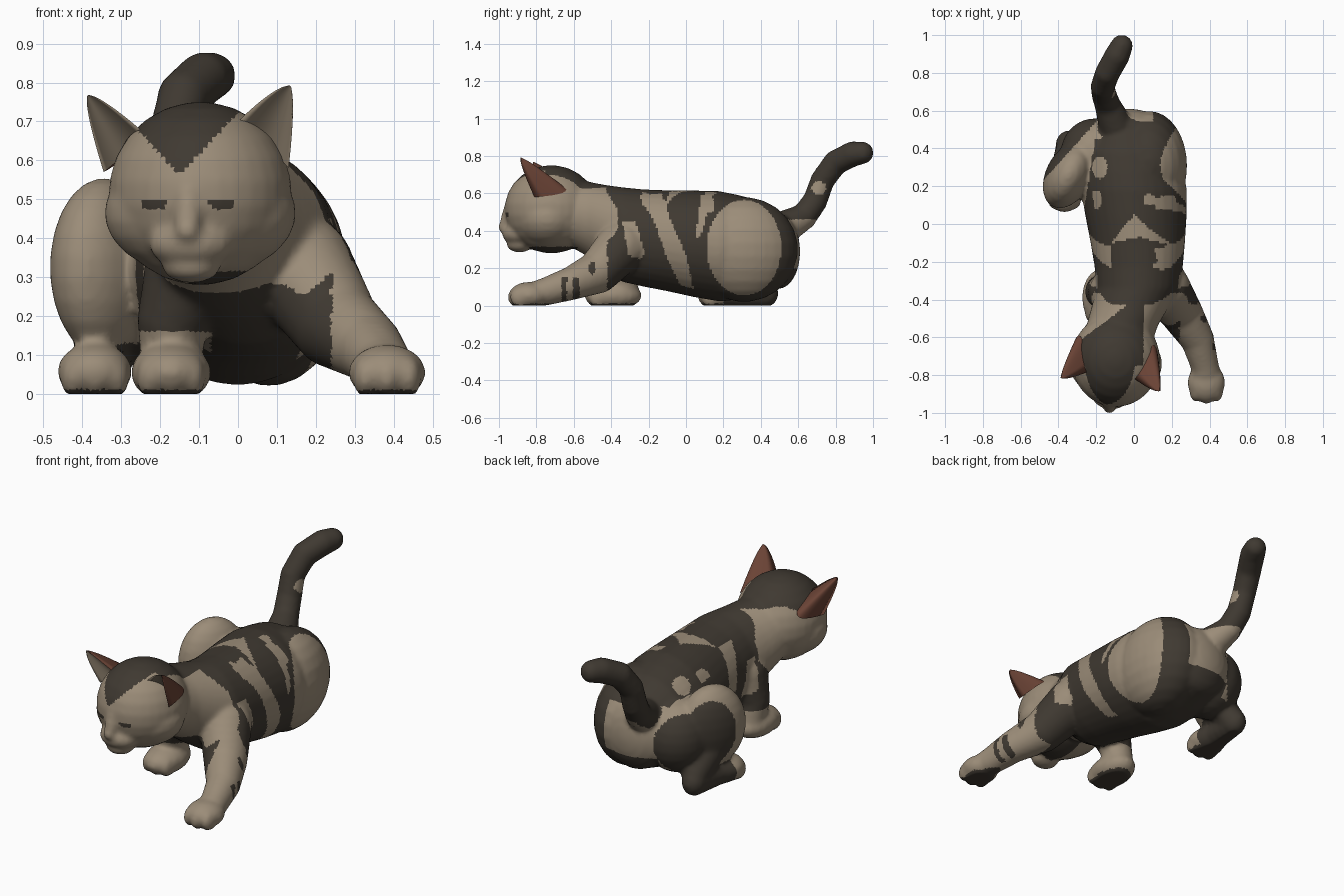
import bpy, bmesh, math
from mathutils import Vector, Matrix

if "Cube" in bpy.data.objects:
    bpy.data.objects.remove(bpy.data.objects["Cube"])


def material(name, rgb):
    m = bpy.data.materials.new(name)
    m.diffuse_color = (*rgb, 1)
    m.use_nodes = True
    m.node_tree.nodes["Principled BSDF"].inputs["Base Color"].default_value = m.diffuse_color
    return m


MATS = [material("light fur", (0.33, 0.265, 0.19)),
        material("dark fur", (0.050, 0.041, 0.031)),
        material("rust ear", (0.145, 0.056, 0.036))]
LIGHT, DARK, RUST = 0, 1, 2
VERTS, FACES = [], []


def shell(rings):
    """Closed skin through equal rings of points."""
    o, n = len(VERTS), len(rings[0])
    for r in rings:
        VERTS.extend(r)
    for j in range(len(rings) - 1):
        for i in range(n):
            a, b = o + j * n + i, o + j * n + (i + 1) % n
            FACES.append((a, b, b + n, a + n))
    FACES.append(tuple(reversed(range(o, o + n))))
    FACES.append(tuple(range(o + (len(rings) - 1) * n, o + len(rings) * n)))


def blob(c, r, turn=0, n=18):
    """Ellipsoid with centre c and radii r, turned about z."""
    rot, c, rings = Matrix.Rotation(math.radians(turn), 3, 'Z'), Vector(c), []
    for j in range(12):
        t = math.pi - 0.12 - (math.pi - 0.24) * j / 11
        ring = [2 * math.pi * i / n for i in range(n)]
        rings.append([c + rot @ Vector((r[0] * math.sin(t) * math.cos(a),
                                        r[1] * math.sin(t) * math.sin(a),
                                        r[2] * math.cos(t))) for a in ring])
    shell(rings)


def chain(keys, steps=4):
    """Ellipsoids blended along key points (x, y, z, rx, ry, rz) or (x, y, z, r)."""
    keys = [Vector(k if len(k) == 6 else (*k[:3], k[3], k[3], k[3])) for k in keys]
    for a, b in zip(keys, keys[1:]):
        for i in range(steps):
            k = a.lerp(b, i / steps)
            blob(k[:3], k[3:])
    blob(keys[-1][:3], keys[-1][3:])


def torso(keys, dome=0.11, n=32):
    """Loft of upright ovals (x, y, z, rx, rz) with rounded ends."""
    ovals = []
    for t in (0.1, 0.35, 0.65, 1.0, 1.3):
        x, y, z, rx, rz = keys[0]
        ovals.append((x, y + dome * math.cos(t), z, rx * math.sin(t), rz * math.sin(t)))
    ovals += keys
    for t in (1.3, 1.0, 0.65, 0.35, 0.1):
        x, y, z, rx, rz = keys[-1]
        ovals.append((x, y - dome * math.cos(t), z, rx * math.sin(t), rz * math.sin(t)))
    shell([[Vector((x + rx * math.cos(2 * math.pi * i / n), y,
                    z + rz * math.sin(2 * math.pi * i / n))) for i in range(n)]
           for x, y, z, rx, rz in ovals])


def inside(p, q, poly):
    hit = False
    for (a, b), (c, d) in zip(poly, poly[1:] + poly[:1]):
        if (b > q) != (d > q) and p < (c - a) * (q - b) / (d - b) + a:
            hit = not hit
    return hit


def oval(p, q, c, d, rp, rq):
    return ((p - c) / rp) ** 2 + ((q - d) / rq) ** 2 < 1


# Light patches seen from the side (y, z) and from the top (x, y)
NECK = [(-1.1, 0.9), (-0.44, 0.9), (-0.43, 0.62), (-0.37, 0.52), (-0.36, 0.42),
        (-0.39, 0.37), (-0.47, 0.30), (-0.57, 0.22), (-0.62, 0.1), (-1.1, 0.1)]
STRIPES = [[(-0.34, 0.45), (-0.27, 0.45), (-0.22, 0.28), (-0.24, 0.25), (-0.31, 0.27)],
           [(-0.25, 0.59), (-0.13, 0.60), (-0.08, 0.45), (0.0, 0.27), (0.04, 0.09),
            (-0.03, 0.11), (-0.10, 0.25), (-0.17, 0.45)]]
THIN = [(0.08, 0.59), (0.14, 0.60), (0.08, 0.37), (0.05, 0.36)]
CHEVRON = [(-0.12, -0.10), (0.0, 0.05), (0.10, -0.04), (0.22, -0.12), (0.03, -0.07)]
SPOTS = [(-0.18, 0.30, 0.04, 0.06), (0.08, 0.13, 0.03, 0.03), (0.18, 0.13, 0.05, 0.02),
         (0.15, -0.22, 0.05, 0.02), (-0.2, 0.13, 0.03, 0.05)]


def fur(c, n):
    """Pick the fur colour from a face centre and normal."""
    x, y, z = c
    if z < 0.012 and n.z < -0.6:                              # paw pads
        return DARK
    if y > 0.6 and z > 0.46:                                  # tail
        return LIGHT if n.x > 0.3 and oval(y, z, 0.71, 0.63, 0.04, 0.035) else DARK
    if x > 0.24 and y < -0.42 and z < 0.36:                   # stretched front leg
        bands = (n.x > 0.2 and z < 0.15 and (abs(y + 0.65) < 0.014 or abs(y + 0.585) < 0.018)
                 or n.x > 0.2 and oval(y, z, -0.5, 0.2, 0.02, 0.035))
        return DARK if bands else LIGHT
    if x < -0.07 and y < -0.15 and z < 0.16:                  # tucked front leg
        return LIGHT
    edge = 0.20 + 0.25 * max(0, 0.05 - x) + 0.8 * max(0, x - 0.1)
    if z > edge and inside(y, z, NECK):                       # head, neck and chest
        if y < -0.8 and oval(abs(x + 0.13), z, 0.087, 0.488, 0.034, 0.014):
            return DARK
        if -0.84 < y < -0.58 and z < 0.315 and n.z < -0.5 and x > -0.13:
            return DARK
        if y < -0.75:
            return DARK if z > 0.56 + 1.1 * abs(x + 0.15) else LIGHT
        crown = -0.33 + (y + 0.65) * 1.32 < x < 0.05 and z > 0.6
        return DARK if crown else LIGHT
    if x < -0.26 + 0.15 * (y - 0.1) and y > 0.04:             # raised hind leg
        if z < 0.13:
            return LIGHT if y < 0.2 else DARK
        return LIGHT if x > -0.49 + 0.9 * (y - 0.22) else DARK
    if x > 0.08 and oval(y, z, 0.31, 0.31, 0.2, 0.255):       # resting thigh
        return LIGHT
    if y > 0.45 and -0.25 < x < 0.1 and 0.2 < z < 0.46 and n.y > 0.3:   # rump
        return LIGHT
    if n.z > 0.6 and (inside(x, y, CHEVRON) or any(oval(x, y, *s) for s in SPOTS)):
        return LIGHT
    if (x > 0.1 or x < -0.12) and any(inside(y, z, s) for s in STRIPES):
        return LIGHT
    return LIGHT if x > 0.06 and inside(y, z, THIN) else DARK


# Torso from rump to neck
torso([(-0.03, 0.50, 0.29, 0.19, 0.20), (-0.02, 0.38, 0.31, 0.255, 0.255),
       (-0.01, 0.28, 0.312, 0.272, 0.28), (0.00, 0.18, 0.317, 0.28, 0.295),
       (0.01, 0.05, 0.33, 0.269, 0.286), (0.02, -0.1, 0.347, 0.25, 0.27),
       (0.025, -0.23, 0.362, 0.233, 0.26), (0.02, -0.34, 0.38, 0.222, 0.253),
       (-0.02, -0.44, 0.42, 0.205, 0.227), (-0.06, -0.53, 0.465, 0.19, 0.2),
       (-0.075, -0.6, 0.49, 0.18, 0.185)])
# Haunches and raised hind leg
blob((0.08, 0.31, 0.30), (0.202, 0.29, 0.28), n=32)
blob((-0.21, 0.37, 0.28), (0.18, 0.19, 0.2), n=32)
blob((-0.345, 0.26, 0.325), (0.122, 0.19, 0.23), -27, n=32)
chain([(-0.35, 0.42, 0.065, 0.065, 0.075, 0.075), (-0.365, 0.25, 0.06, 0.075, 0.08, 0.07),
       (-0.368, 0.17, 0.058, 0.097, 0.11, 0.073)])
chain([(-0.34, 0.3, 0.2, 0.1), (-0.34, 0.4, 0.1, 0.075)])
# Stretched right front leg
chain([(0.16, -0.34, 0.32, 0.14), (0.25, -0.47, 0.18, 0.115), (0.335, -0.61, 0.12, 0.09),
       (0.375, -0.75, 0.075, 0.075), (0.38, -0.80, 0.065, 0.08, 0.08, 0.065)], 5)
blob((0.383, -0.84, 0.055), (0.1, 0.108, 0.072))
# Tucked left front leg
chain([(-0.11, -0.36, 0.33, 0.13), (-0.17, -0.36, 0.19, 0.09), (-0.17, -0.33, 0.07, 0.08)])
blob((-0.172, -0.39, 0.055), (0.104, 0.155, 0.078))
# Toes on the three visible paws
for px, py in ((0.383, -0.90), (-0.172, -0.48), (-0.368, 0.12)):
    for dx in (-0.055, 0, 0.055):
        blob((px + dx, py + 0.25 * abs(dx), 0.045), (0.034, 0.055, 0.055))
# Tail
chain([(-0.10, 0.53, 0.42, 0.09), (-0.14, 0.63, 0.475, 0.07), (-0.16, 0.69, 0.56, 0.067),
       (-0.165, 0.73, 0.67, 0.065), (-0.14, 0.80, 0.765, 0.067), (-0.09, 0.89, 0.81, 0.068),
       (-0.065, 0.943, 0.817, 0.06)])
# Head with cheeks, muzzle, nose bridge and chin
blob((-0.097, -0.72, 0.515), (0.236, 0.25, 0.236), n=32)
blob((-0.097, -0.74, 0.465), (0.247, 0.19, 0.165), n=32)
blob((-0.12, -0.895, 0.385), (0.11, 0.088, 0.065))
chain([(-0.125, -0.94, 0.53, 0.04, 0.03, 0.05), (-0.13, -0.965, 0.42, 0.035, 0.04, 0.035)])
blob((-0.12, -0.89, 0.325), (0.075, 0.07, 0.04))

# Fuse all parts into one smooth skin
raw = bpy.data.meshes.new("parts")
raw.from_pydata(VERTS, [], FACES)
cat = bpy.data.objects.new("cat_body", raw)
bpy.context.collection.objects.link(cat)
fuse = cat.modifiers.new("fuse", 'REMESH')
fuse.mode, fuse.voxel_size = 'VOXEL', 0.012
soft = cat.modifiers.new("soften", 'SMOOTH')
soft.factor, soft.iterations = 0.5, 7
skin = bpy.data.meshes.new_from_object(cat.evaluated_get(bpy.context.evaluated_depsgraph_get()))
cat.modifiers.clear()
cat.data = skin
skin.name = "skin"
skin.materials.clear()
for m in MATS:
    skin.materials.append(m)
for v in skin.vertices:                      # flat soles on the ground
    if v.co.z < 0:
        v.co.z = 0
skin.update()
paint = [fur(f.center, f.normal) for f in skin.polygons]
skin.polygons.foreach_set("material_index", paint)
skin.polygons.foreach_set("use_smooth", [True] * len(paint))
skin.update()


def ear(name, inner, outer, back, tip, n=12):
    """Pointed ear: rust shell behind, scooped light sheet in front."""
    a, b, c, tip = map(Vector, (inner, outer, back, tip))
    mid, base = (a + b) / 2, (a + b + c) / 3
    bm = bmesh.new()
    for depth, mat in ((1, RUST), (0.4, LIGHT)):
        k = mid.lerp(2 * c - mid, depth)
        rows = []
        for j in range(n):
            v = j / (n - 0.9)
            axis, s = base.lerp(tip, v), (1 - v) ** 0.7
            curve = [(1 - u) ** 2 * a + 2 * u * (1 - u) * k + u * u * b
                     for u in (i / n for i in range(n + 1))]
            rows.append([bm.verts.new(axis + (p - base) * s) for p in curve])
        for r, q in zip(rows, rows[1:]):
            for i in range(n):
                f = bm.faces.new((r[i], r[i + 1], q[i + 1], q[i]))
                f.material_index, f.smooth = mat, True
    bmesh.ops.remove_doubles(bm, verts=bm.verts, dist=0.0005)
    bmesh.ops.recalc_face_normals(bm, faces=bm.faces)
    me = bpy.data.meshes.new(name)
    bm.to_mesh(me)
    bm.free()
    for m in MATS:
        me.materials.append(m)
    bpy.context.collection.objects.link(bpy.data.objects.new(name, me))


ear("right_ear", (-0.01, -0.81, 0.69), (0.13, -0.81, 0.58), (0.10, -0.64, 0.62),
    (0.135, -0.885, 0.792))
ear("left_ear", (-0.24, -0.78, 0.67), (-0.345, -0.75, 0.57), (-0.29, -0.59, 0.61),
    (-0.387, -0.815, 0.768))
